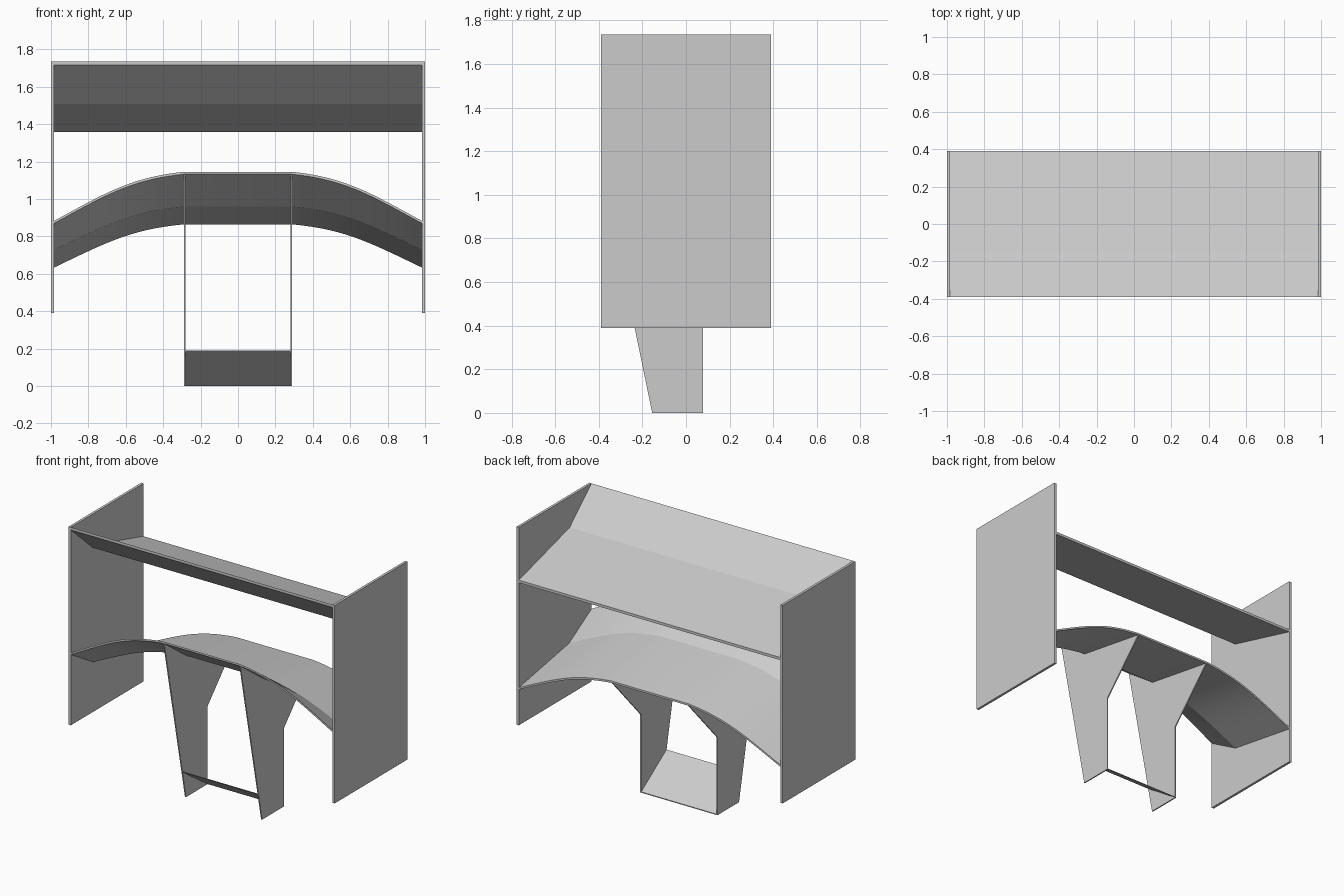
import bpy

if "Cube" in bpy.data.objects:
    bpy.data.objects.remove(bpy.data.objects["Cube"])

def make_mesh(name, verts, faces):
    me = bpy.data.meshes.new(name)
    me.from_pydata(verts, [], faces)
    me.update()
    ob = bpy.data.objects.new(name, me)
    bpy.context.collection.objects.link(ob)
    return ob

def loft(name, sections):
    """Skin a list of matching closed rings and cap both ends."""
    n = len(sections[0])
    verts = [p for ring in sections for p in ring]
    faces = [[i * n + j, i * n + (j + 1) % n, (i + 1) * n + (j + 1) % n, (i + 1) * n + j]
             for i in range(len(sections) - 1) for j in range(n)]
    faces.append(list(range(n))[::-1])
    faces.append([(len(sections) - 1) * n + j for j in range(n)])
    # ring order (y, z) counter-clockwise seen from +x
    return make_mesh(name, verts, [f[::-1] if k < len(faces) - 2 else f
                                   for k, f in enumerate(faces)])

def plate(name, outline, x0, x1):
    return loft(name, [[(x, y, z) for y, z in outline] for x in (x0, x1)])

def sheet(top, t):
    """Thicken an open profile (front to back) downward into a ring."""
    return [(y, z - t) for y, z in top] + top[::-1]

def smooth(ob):
    bpy.ops.object.select_all(action='DESELECT')
    ob.select_set(True)
    bpy.context.view_layer.objects.active = ob
    bpy.ops.object.shade_smooth_by_angle(angle=0.25)

D = 0.39       # half depth
TIP = 0.983    # inner face of the endplates
S = 0.29       # outer face of the struts

# endplates
end_outline = [(-D, 0.39), (D, 0.39), (D, 1.735), (-D, 1.735)]
plate("endplate_left", end_outline, -1.0, -TIP)
plate("endplate_right", end_outline, TIP, 1.0)

# upper wing: bent sheet
plate("upper_wing", sheet([(-D, 1.735), (-0.155, 1.525), (D, 1.376)], 0.018), -TIP, TIP)

# lower wing: flat centre, drooping sides
def droop(t):
    w = ((1 - t) ** 3, 3 * t * (1 - t) ** 2, 3 * t * t * (1 - t), t ** 3)
    x = sum(a * b for a, b in zip(w, (S, 0.58, 0.72, TIP)))
    d = sum(a * b for a, b in zip(w, (0, 0.03, 0.12, 0.262)))
    return x, d

center = [(-D, 1.145), (-0.15, 0.972), (D, 0.877)]
def wing_ring(x, d):
    top = [(y, z - d * k) for (y, z), k in zip(center, (1.0, 0.88, 0.88))]
    return [(x, y, z) for y, z in sheet(top, 0.013)]

side = [droop(i / 16) for i in range(17)]
rings = [wing_ring(-x, d) for x, d in side[::-1]] + [wing_ring(x, d) for x, d in side]
smooth(loft("lower_wing", rings))

# struts under the flat centre
strut_outline = [(-0.155, 0), (0.077, 0), (0.077, 0.53), (D, 0.868),
                 (-0.15, 0.968), (-D, 1.14)]
plate("strut_left", strut_outline, -S, -S + 0.008)
plate("strut_right", strut_outline, S - 0.008, S)

# sloping foot plate between the struts
plate("foot_plate", sheet([(-0.193, 0.19), (0.077, 0.006)], 0.006), -S + 0.008, S - 0.008)
